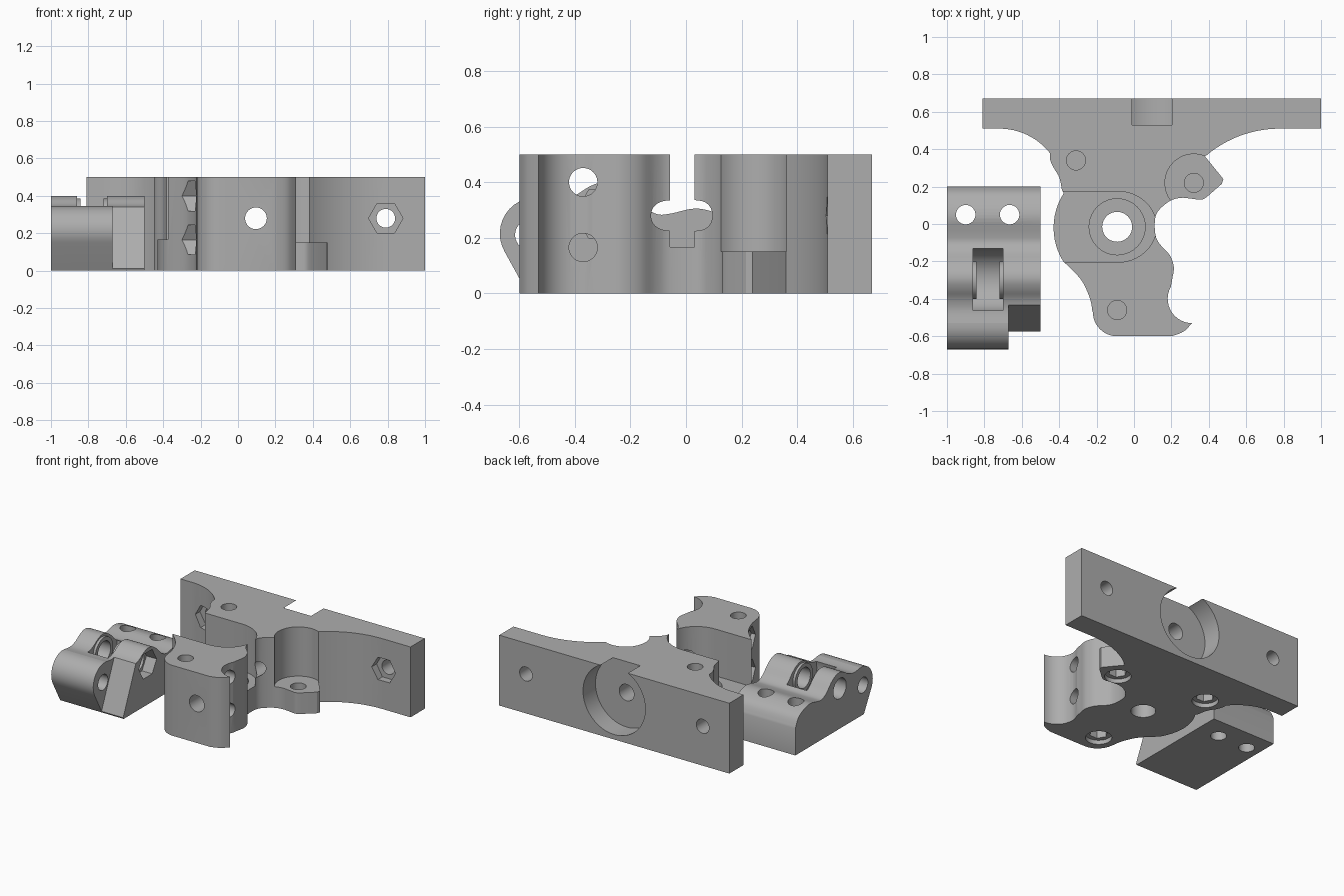
import bpy, bmesh
from math import sin, cos, radians, pi

if "Cube" in bpy.data.objects:
    bpy.data.objects.remove(bpy.data.objects["Cube"], do_unlink=True)

grey = bpy.data.materials.new("plain grey plastic")
grey.use_nodes = True
grey.diffuse_color = (0.42, 0.42, 0.42, 1)
grey.node_tree.nodes["Principled BSDF"].inputs["Base Color"].default_value = (0.42, 0.42, 0.42, 1)


def arc(cx, cy, r, a0, a1, n=12):
    steps = [radians(a0 + (a1 - a0) * i / n) for i in range(n + 1)]
    return [(cx + r * cos(a), cy + r * sin(a)) for a in steps]


def smooth(pts, n=5):
    """Catmull-Rom curve through the points."""
    p = [pts[0]] + pts + [pts[-1]]
    out = []
    for i in range(1, len(p) - 2):
        for k in range(n):
            t = k / n
            out.append(tuple(0.5 * (2 * b + (c - a) * t + (2 * a - 5 * b + 4 * c - d) * t * t
                                    + (3 * b - a - 3 * c + d) * t ** 3)
                             for a, b, c, d in zip(p[i - 1], p[i], p[i + 1], p[i + 2])))
    return out + [pts[-1]]


PLACE = {"x": lambda p, q, h: (h, p, q),
         "y": lambda p, q, h: (p, h, q),
         "z": lambda p, q, h: (p, q, h)}


def prism(name, outline, axis, lo, hi):
    """Outline extruded along an axis from lo to hi."""
    bm = bmesh.new()
    ends = [[bm.verts.new(PLACE[axis](p, q, h)) for p, q in outline] for h in (lo, hi)]
    bm.faces.new(ends[0])
    bm.faces.new(ends[1])
    n = len(outline)
    for i in range(n):
        j = (i + 1) % n
        bm.faces.new((ends[0][i], ends[0][j], ends[1][j], ends[1][i]))
    bmesh.ops.recalc_face_normals(bm, faces=bm.faces)
    mesh = bpy.data.meshes.new(name)
    bm.to_mesh(mesh)
    bm.free()
    mesh.materials.append(grey)
    obj = bpy.data.objects.new(name, mesh)
    bpy.context.collection.objects.link(obj)
    return obj


def combine(target, tool, operation="DIFFERENCE"):
    """Boolean the tool into the target, then discard the tool."""
    tool.hide_render = True
    mod = target.modifiers.new("shape", "BOOLEAN")
    mod.operation = operation
    mod.solver = "EXACT"
    mod.object = tool
    bpy.context.view_layer.update()
    graph = bpy.context.evaluated_depsgraph_get()
    mesh = bpy.data.meshes.new_from_object(target.evaluated_get(graph))
    target.modifiers.clear()
    target.data = mesh
    bpy.data.objects.remove(tool, do_unlink=True)


def disc(p, q, r, n=40):
    return [(p + r * cos(2 * pi * i / n), q + r * sin(2 * pi * i / n)) for i in range(n)]


def drill(target, axis, p, q, r, lo, hi, sides=40):
    combine(target, prism("cutter", disc(p, q, r, sides), axis, lo, hi))


def finish(obj):
    bpy.ops.object.select_all(action="DESELECT")
    obj.select_set(True)
    bpy.context.view_layer.objects.active = obj
    bpy.ops.object.shade_smooth_by_angle(angle=radians(28))


# Body outline: mounting plate, boss, neck, front block
outline = [(-0.81, 0.67), (-0.81, 0.51)]
outline += arc(-0.72, 0.165, 0.345, 90, 38.5)
outline += smooth([(-0.45, 0.35), (-0.435, 0.31), (-0.4, 0.25), (-0.385, 0.18)])
outline += arc(-0.09, -0.02, 0.34, 147, 212)
outline += smooth([(-0.33, -0.245), (-0.275, -0.31), (-0.235, -0.4), (-0.222, -0.47)])
outline += arc(-0.09, -0.47, 0.13, 180, 270)
outline += smooth([(0.2, -0.6), (0.265, -0.575), (0.31, -0.53)])
outline += arc(0.31, -0.4, 0.13, 262, 150)
outline += smooth([(0.205, -0.29), (0.213, -0.23), (0.19, -0.165), (0.14, -0.11),
                   (0.115, -0.06), (0.112, 0.02), (0.13, 0.07), (0.19, 0.122), (0.25, 0.14),
                   (0.31, 0.135), (0.36, 0.13), (0.39, 0.145)])
outline += [(0.47, 0.215), (0.478, 0.24), (0.385, 0.355)]
outline += arc(0.78, -0.1, 0.61, 131, 90)
outline += [(1, 0.51), (1, 0.67)]
body = prism("mounting_body", outline, "z", 0, 0.5)

# Clearance above the low screw boss
clearance = arc(0.32, 0.22, 0.155, 64, 222) + [(0.26, 0), (0.6, 0.1), (0.6, 0.25)]
combine(body, prism("cutter", clearance, "z", 0.15, 0.6))

# Bearing pocket, open towards the right-hand side
pocket = arc(-0.09, -0.015, 0.19, -90, 90, 24)
pocket = [(p + 0.02 * max(0, (p + 0.09) / 0.19), q) for p, q in pocket]
pocket += [(-0.6, 0.175), (-0.6, -0.205)]
combine(body, prism("cutter", pocket, "z", 0.167, 0.6))
drill(body, "z", -0.09, -0.015, 0.15, 0.13, 0.3)
drill(body, "z", -0.09, -0.015, 0.08, -0.1, 0.3)

# Feed channel and round socket in the back of the plate
drill(body, "y", 0.096, 0.28, 0.058, -0.8, 0.8)
drill(body, "y", 0.096, 0.28, 0.245, 0.53, 0.8, 64)

# Plate screw holes with nut traps
for x in (0.79, -0.6):
    drill(body, "y", x, 0.28, 0.05, 0.3, 0.8)
    drill(body, "y", x, 0.28, 0.092, 0.3, 0.56, 6)

# Vertical screw holes with recesses underneath
for x, y in ((-0.31, 0.34), (0.32, 0.22), (-0.09, -0.46)):
    drill(body, "z", x, y, 0.051, 0.1, 0.6)
    drill(body, "z", x, y, 0.085, -0.1, 0.03)
    drill(body, "z", x, y, 0.06, -0.1, 0.09, 6)

# Cross holes through the front block, with nut traps
for z in (0.4, 0.165):
    drill(body, "x", -0.37, z, 0.051, -0.5, 0.5)
    drill(body, "x", -0.37, z, 0.092, -0.5, -0.19, 6)
finish(body)

# Idler lever: wavy side profile
wave = [(0.2, 0.19), (0.165, 0.255), (0.1, 0.292), (0.03, 0.305), (-0.05, 0.288), (-0.1, 0.284),
        (-0.15, 0.31), (-0.2, 0.36), (-0.25, 0.392), (-0.3, 0.4), (-0.35, 0.383), (-0.4, 0.352),
        (-0.46, 0.337), (-0.53, 0.345)]
profile = [(0.2, 0)] + smooth(wave, 4) + arc(-0.54, 0.215, 0.13, 85, 210) + [(-0.57, 0)]
idler = prism("idler_lever", profile, "x", -1, -0.5)

# Cut back the hinge beside the lever
step = [(-0.585, -0.01), (-0.43, 0.35), (-0.42, 0.5), (-0.8, 0.5), (-0.8, -0.01)]
combine(idler, prism("cutter", step, "x", -0.67, -0.4))

# Roller slot, with a spacer boss on each wall
drill(idler, "x", -0.3, 0.285, 0.17, -0.86, -0.7)
for lo, hi in ((-0.9, -0.842), (-0.718, -0.66)):
    combine(idler, prism("spacer", disc(-0.3, 0.285, 0.1), "x", lo, hi), "UNION")

# Axle, hinge and spring-screw holes
drill(idler, "x", -0.3, 0.285, 0.072, -1.1, -0.4)
drill(idler, "x", -0.3, 0.285, 0.1, -0.58, -0.4, 6)
drill(idler, "x", -0.56, 0.21, 0.055, -1.1, -0.4)
for x in (-0.9, -0.665):
    drill(idler, "z", x, 0.05, 0.052, -0.1, 0.6)
finish(idler)
